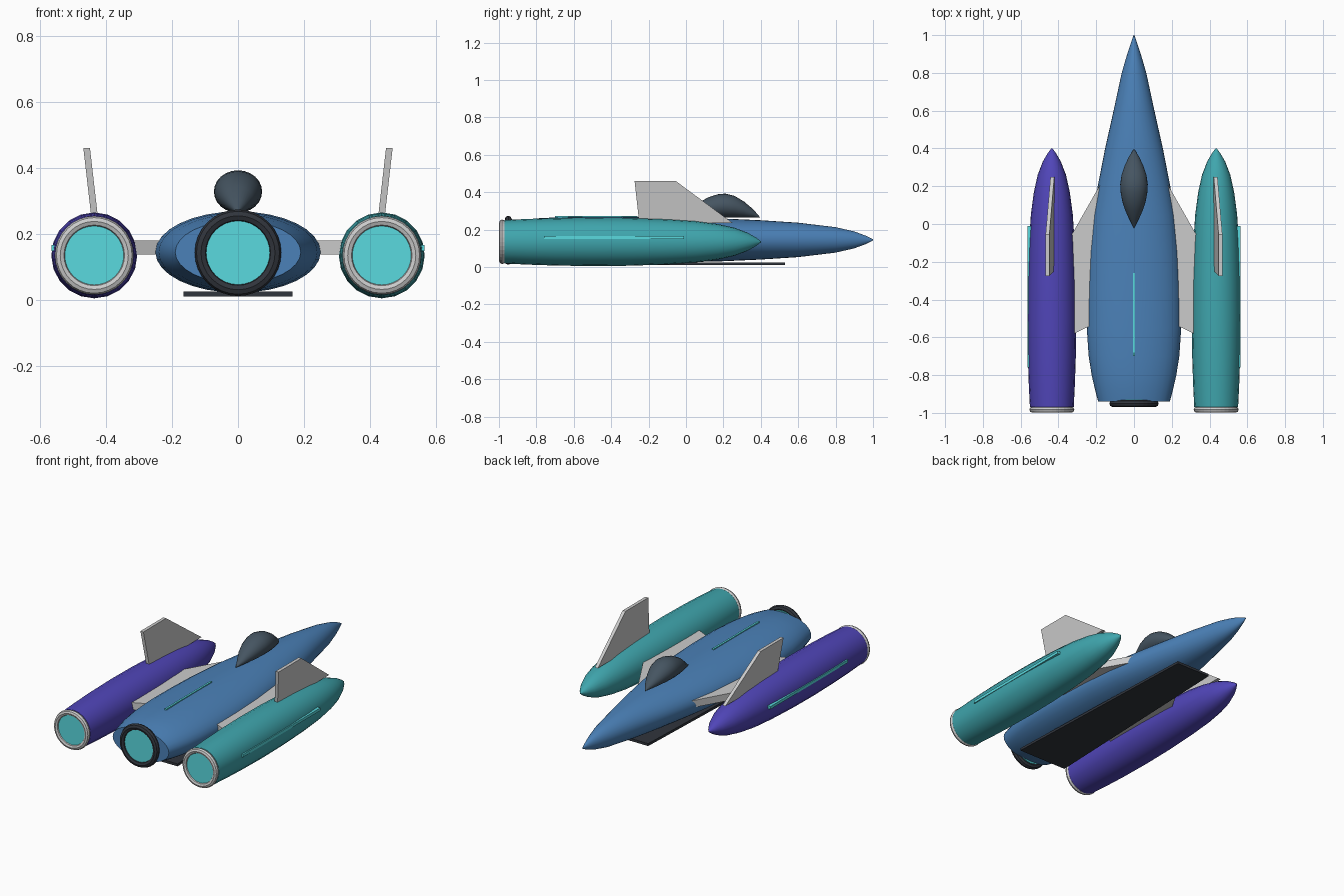
import bpy, bmesh
from math import sin, cos, pi, radians

if "Cube" in bpy.data.objects:
    bpy.data.objects.remove(bpy.data.objects["Cube"])


def material(name, rgb):
    m = bpy.data.materials.new(name)
    m.diffuse_color = (*rgb, 1)
    m.use_nodes = True
    m.node_tree.nodes["Principled BSDF"].inputs["Base Color"].default_value = m.diffuse_color
    return m


BLUE = material("hull_blue", (0.07, 0.22, 0.48))
VIOLET = material("pod_violet", (0.08, 0.06, 0.48))
TEAL = material("pod_teal", (0.05, 0.38, 0.42))
DARK = material("dark_metal", (0.03, 0.035, 0.045))
GLASS = material("dark_glass", (0.06, 0.09, 0.12))
GLOW = material("cyan_glow", (0.1, 0.7, 0.74))


def finish(bm, name, mat=None, smooth=False):
    bmesh.ops.recalc_face_normals(bm, faces=bm.faces)
    mesh = bpy.data.meshes.new(name)
    bm.to_mesh(mesh)
    bm.free()
    ob = bpy.data.objects.new(name, mesh)
    bpy.context.collection.objects.link(ob)
    if mat:
        mesh.materials.append(mat)
    if smooth:
        bpy.ops.object.select_all(action='DESELECT')
        ob.select_set(True)
        bpy.context.view_layer.objects.active = ob
        bpy.ops.object.shade_smooth_by_angle(angle=radians(35))
    return ob


def loft(name, stations, cx, mat, sides):
    """Skin of ellipses along y; each station is (y, half width, half height, centre z)."""
    bm = bmesh.new()
    rings = [[bm.verts.new((cx + rx * cos(2 * pi * i / sides), y,
                            cz + rz * sin(2 * pi * i / sides))) for i in range(sides)]
             for y, rx, rz, cz in stations]
    for a, b in zip(rings, rings[1:]):
        for i in range(sides):
            j = (i + 1) % sides
            bm.faces.new((a[i], a[j], b[j], b[i]))
    bm.faces.new(rings[0])
    bm.faces.new(rings[-1])
    return finish(bm, name, mat, True)


def plate(name, bottom, top, mat=None):
    """Solid between two matching outlines."""
    bm = bmesh.new()
    a = [bm.verts.new(p) for p in bottom]
    b = [bm.verts.new(p) for p in top]
    bm.faces.new(a)
    bm.faces.new(b)
    for i in range(len(a)):
        j = (i + 1) % len(a)
        bm.faces.new((a[i], a[j], b[j], b[i]))
    return finish(bm, name, mat)


def box(name, x, y, z, mat):
    corners = [(x[0], y[0]), (x[1], y[0]), (x[1], y[1]), (x[0], y[1])]
    return plate(name, [(*c, z[0]) for c in corners], [(*c, z[1]) for c in corners], mat)


def engine(name, loc, major, minor, disc_y, mat):
    """Nozzle ring with a glowing disc inside."""
    bpy.ops.mesh.primitive_torus_add(location=loc, rotation=(pi / 2, 0, 0), major_radius=major,
                                     minor_radius=minor, major_segments=32, minor_segments=8)
    ring = bpy.context.object
    ring.name = name + "_ring"
    if mat:
        ring.data.materials.append(mat)
    bpy.ops.mesh.primitive_cylinder_add(vertices=32, radius=major - 0.006, depth=0.03,
                                        location=(loc[0], disc_y + 0.015, loc[2]),
                                        rotation=(pi / 2, 0, 0))
    bpy.context.object.name = name + "_glow"
    bpy.context.object.data.materials.append(GLOW)


# Central hull
hull = [(-0.94, 0.19, 0.095), (-0.87, 0.208, 0.108), (-0.8, 0.224, 0.115), (-0.7, 0.24, 0.12),
        (-0.55, 0.25, 0.123), (-0.35, 0.248, 0.123), (-0.15, 0.239, 0.121), (0.05, 0.219, 0.118),
        (0.2, 0.192, 0.114), (0.4, 0.153, 0.105), (0.6, 0.108, 0.092), (0.8, 0.065, 0.068),
        (0.9, 0.036, 0.045), (0.96, 0.016, 0.023), (1.0, 0.002, 0.003)]
loft("hull", [(*s, 0.145) for s in hull], 0, BLUE, 32)
engine("main_engine", (0, -0.95, 0.143), 0.112, 0.019, -0.958, DARK)

# Teardrop canopy resting on the hull
canopy = [(-0.02, 0.002), (0.02, 0.022), (0.07, 0.046), (0.12, 0.062), (0.17, 0.071), (0.21, 0.073),
          (0.26, 0.066), (0.31, 0.049), (0.36, 0.025), (0.395, 0.002)]
loft("canopy", [(y, r, r * 0.88, 0.264 + r * 0.88) for y, r in canopy], 0, GLASS, 24)

# Glowing spine strip and dark belly plate
box("spine_strip", (-0.006, 0.006), (-0.7, -0.26), (0.25, 0.273), GLOW)
belly = [(-0.165, -0.82), (0.165, -0.82), (0.115, 0.53), (-0.115, 0.53)]
plate("belly_plate", [(*p, 0.01) for p in belly], [(*p, 0.025) for p in belly], DARK)

# Side pods with engines, fins, pylons and light strips
pod = [(-0.97, 0.116), (-0.85, 0.122), (-0.7, 0.127), (-0.5, 0.13), (-0.3, 0.128), (-0.1, 0.121),
       (0.05, 0.111), (0.17, 0.095), (0.26, 0.075), (0.33, 0.048), (0.375, 0.022), (0.4, 0.003)]
fin = [(-0.25, 0.235), (0.25, 0.235), (-0.055, 0.46), (-0.275, 0.46)]
pylon = [(0.15, 0.26), (0.4, -0.18), (0.4, -0.62), (0.15, -0.5)]
for side, s, mat in (("left", -1, VIOLET), ("right", 1, TEAL)):
    loft(side + "_pod", [(y, r, r, 0.135) for y, r in pod], s * 0.435, mat, 20)
    engine(side + "_engine", (s * 0.435, -0.983, 0.135), 0.103, 0.016, -0.988, None)
    # fin leans outward towards its top
    lean = [0.435 + (z - 0.26) * 0.115 for y, z in fin]
    plate(side + "_fin", [(s * (x - 0.01), y, z) for x, (y, z) in zip(lean, fin)],
          [(s * (x + 0.01), y, z) for x, (y, z) in zip(lean, fin)])
    plate(side + "_pylon", [(s * x, y, 0.137) for x, y in pylon],
          [(s * x, y, 0.18) for x, y in pylon])
    box(side + "_pod_strip", sorted((s * 0.54, s * 0.565)), (-0.76, -0.01), (0.149, 0.166), GLOW)
